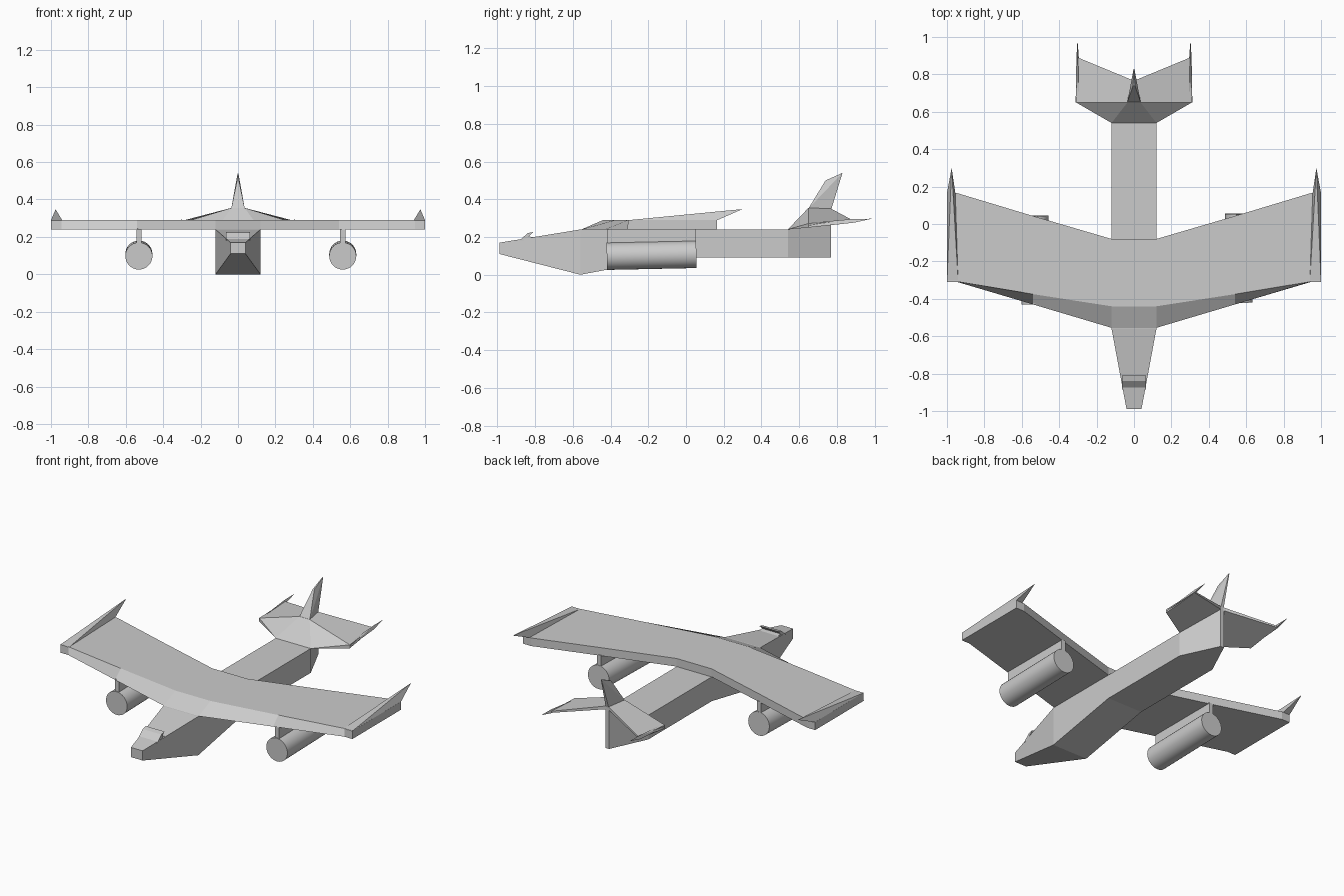
import bpy, bmesh, math
from mathutils import Matrix, Vector

if "Cube" in bpy.data.objects:
    bpy.data.objects.remove(bpy.data.objects["Cube"])


def make(name, bm):
    bmesh.ops.remove_doubles(bm, verts=bm.verts, dist=1e-5)
    bmesh.ops.recalc_face_normals(bm, faces=bm.faces)
    me = bpy.data.meshes.new(name)
    bm.to_mesh(me)
    bm.free()
    ob = bpy.data.objects.new(name, me)
    bpy.context.collection.objects.link(ob)
    return ob


def loft(name, rings):
    """Skin a row of equal-length closed sections and cap both ends."""
    bm = bmesh.new()
    rows = [[bm.verts.new(p) for p in r] for r in rings]
    n = len(rows[0])
    for a, b in zip(rows, rows[1:]):
        for i in range(n):
            bm.faces.new((a[i], a[(i + 1) % n], b[(i + 1) % n], b[i]))
    bm.faces.new(rows[0])
    bm.faces.new(rows[-1])
    return make(name, bm)


def hull(name, points):
    """Convex solid around a few points."""
    bm = bmesh.new()
    vs = [bm.verts.new(p) for p in points]
    bmesh.ops.convex_hull(bm, input=vs)
    return make(name, bm)


def mirrored(points):
    return points + [(-x, y, z) for x, y, z in points]


# Fuselage: (y, half width, bottom, top)
stations = [(-0.99, 0.04, 0.11, 0.17), (-0.56, 0.12, 0.0, 0.24),
            (-0.08, 0.12, 0.09, 0.24), (0.54, 0.12, 0.09, 0.24),
            (0.77, 0.012, 0.09, 0.34)]
loft("fuselage", [[(-w, y, b), (w, y, b), (w, y, t), (-w, y, t)]
                  for y, w, b, t in stations])

# Cockpit canopy: overhanging side profile
canopy = [(-0.885, 0.18), (-0.84, 0.22), (-0.81, 0.227), (-0.835, 0.203),
          (-0.80, 0.198), (-0.80, 0.18)]
loft("canopy", [[(x, y, z) for y, z in canopy] for x in (-0.064, 0.064)])

# Wing: (x, lower leading edge, upper leading edge, trailing edge)
half = [(0.12, -0.555, -0.44, -0.08), (0.54, -0.43, -0.375, 0.043),
        (0.945, -0.31, -0.308, 0.165), (1.0, -0.31, -0.308, 0.165)]
span = [(-x, a, b, c) for x, a, b, c in reversed(half)] + half
loft("wing", [[(x, lo, 0.24), (x, up, 0.29), (x, te, 0.29), (x, te, 0.24)]
              for x, lo, up, te in span])

# Swept spikes on the wing tips
for side, s in (("left", -1), ("right", 1)):
    hull("wing_tip_" + side, [
        (s * 0.94, -0.31, 0.289), (s * 1.0, -0.31, 0.289),
        (s * 0.955, 0.165, 0.289), (s * 1.0, 0.165, 0.289),
        (s * 0.975, 0.30, 0.348)])

# Tailplane: drooping halves joined by a raised centre
bm = bmesh.new()
for s in (-1, 1):
    A, B, C = (0.12, 0.54, 0.24), (0.31, 0.65, 0.272), (0.30, 0.89, 0.286)
    D, E = (0.01, 0.77, 0.35), (0.035, 0.65, 0.355)
    b, c, d = (0.31, 0.65, 0.25), (0.30, 0.89, 0.276), (0.01, 0.77, 0.33)
    A0, E0, D0, d0 = [(0, p[1], p[2]) for p in (A, E, D, d)]
    for f in ((A, B, E), (E, B, C, D), (A0, A, E, E0), (E0, E, D, D0),
              (A, b, B), (B, b, c, C), (C, c, d, D), (D, d, d0, D0),
              (A, b, c, d), (A0, A, d, d0)):
        bm.faces.new([bm.verts.new((s * x, y, z)) for x, y, z in f])
make("tailplane", bm)

# Swept spikes on the tailplane tips
for side, s in (("left", -1), ("right", 1)):
    hull("tail_tip_" + side, [
        (s * 0.295, 0.65, 0.274), (s * 0.312, 0.65, 0.26),
        (s * 0.295, 0.89, 0.276), (s * 0.308, 0.89, 0.276),
        (s * 0.302, 0.89, 0.296), (s * 0.302, 0.985, 0.297)])

# Vertical fin
hull("tail_fin", mirrored([(0.036, 0.65, 0.352), (0.01, 0.77, 0.345),
                           (0.005, 0.74, 0.50), (0.002, 0.83, 0.54)]))

# Engines and their pylons, tilted slightly up at the rear
for side, x, y0, y1 in (("left", -0.53, -0.43, 0.045),
                        ("right", 0.56, -0.42, 0.055)):
    start, end = Vector((x, y0, 0.098)), Vector((x, y1, 0.108))
    axis = end - start
    bpy.ops.mesh.primitive_cylinder_add(
        vertices=32, radius=0.0725, depth=axis.length,
        location=(start + end) / 2,
        rotation=axis.to_track_quat('Z', 'Y').to_euler())
    bpy.context.object.name = "engine_" + side
    bpy.ops.object.shade_smooth_by_angle()
    loft("pylon_" + side, [[(x - 0.014, y, 0.15), (x + 0.014, y, 0.15),
                            (x + 0.014, y, 0.245), (x - 0.014, y, 0.245)]
                           for y in (y0 + 0.003, y1 - 0.003)])
